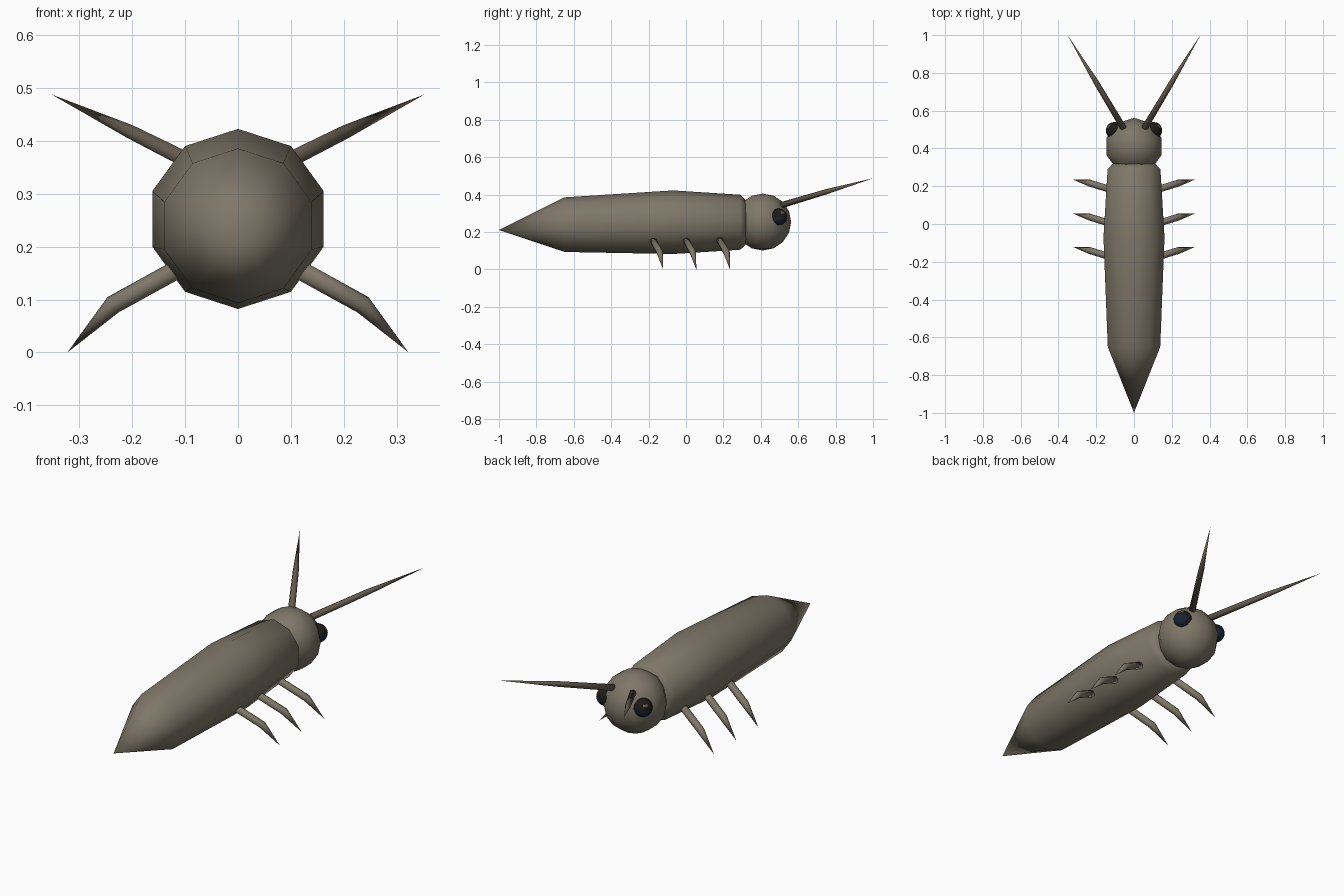
import bpy, bmesh, math
from mathutils import Vector, Matrix

if "Cube" in bpy.data.objects:
    bpy.data.objects.remove(bpy.data.objects["Cube"])


def material(name, colour):
    m = bpy.data.materials.new(name)
    m.use_nodes = True
    m.diffuse_color = (*colour, 1)
    m.node_tree.nodes["Principled BSDF"].inputs["Base Color"].default_value = (*colour, 1)
    return m


shell = material("grey brown", (0.21, 0.185, 0.14))
feeler = material("dark brown", (0.125, 0.105, 0.078))
black = material("eye black", (0.012, 0.011, 0.010))
navy = material("eye navy", (0.010, 0.018, 0.040))
glint = material("eye glint", (0.16, 0.12, 0.085))


def finish(bm, name, mats):
    bmesh.ops.recalc_face_normals(bm, faces=bm.faces)
    for f in bm.faces:
        f.smooth = True
    mesh = bpy.data.meshes.new(name)
    bm.to_mesh(mesh)
    bm.free()
    for m in mats:
        mesh.materials.append(m)
    obj = bpy.data.objects.new(name, mesh)
    bpy.context.collection.objects.link(obj)
    return obj


def loft(name, points, radii, sides, mat, axis=None):
    """Skin rings along a path; the last point is a sharp tip."""
    bm = bmesh.new()
    pts = [Vector(p) for p in points]
    rings = []
    for i, (p, r) in enumerate(zip(pts[:-1], radii)):
        into = (p - pts[max(i - 1, 0)]).normalized()
        out = (pts[i + 1] - p).normalized()
        d = Vector(axis) if axis else (into + out).normalized()
        u = d.cross(Vector((0, 0, 1))).normalized()
        v = u.cross(d)
        turns = [2 * math.pi * k / sides for k in range(sides)]
        rings.append([bm.verts.new(p + r * (v * math.cos(a) + u * math.sin(a))) for a in turns])
    tip = bm.verts.new(pts[-1])
    for k in range(sides):
        n = (k + 1) % sides
        for a, b in zip(rings, rings[1:]):
            bm.faces.new((a[k], a[n], b[n], b[k]))
        bm.faces.new((rings[-1][k], rings[-1][n], tip))
    bm.faces.new(rings[0])
    return finish(bm, name, [mat])


def ball(name, centre, radius, segments, rings, mats, rule=None):
    bm = bmesh.new()
    bmesh.ops.create_uvsphere(bm, u_segments=segments, v_segments=rings, radius=radius)
    if rule:
        for f in bm.faces:
            f.material_index = rule(f.calc_center_median().normalized())
    bmesh.ops.translate(bm, verts=bm.verts, vec=centre)
    return finish(bm, name, mats)


# Ten-sided body tapering to the pointed tail
loft("body",
     [(0, 0.32, 0.252), (0, 0.29, 0.252), (0, -0.07, 0.252), (0, -0.65, 0.239), (0, -1, 0.21)],
     [0.118, 0.147, 0.17, 0.146], 10, shell, axis=(0, -1, 0))

# Head
ball("head", (0, 0.41, 0.253), 0.152, 10, 8, [shell])

for side, s in (("left", 1), ("right", -1)):
    # Eye: black above, navy below, small glint facing out and up
    shine = Vector((0.68 * s, 0.5, 0.53)).normalized()

    def eye_rule(n):
        if n.dot(shine) > 0.97:
            return 2
        return 0 if n.z > 0.1 else 1

    ball(side + "_eye", (0.104 * s, 0.495, 0.28), 0.045, 20, 14, [black, navy, glint], eye_rule)

    # Antenna
    loft(side + "_antenna",
         [(0.045 * s, 0.49, 0.337), (0.2 * s, 0.75, 0.415), (0.352 * s, 1, 0.487)],
         [0.017, 0.014], 8, feeler)

    # Three bent legs
    for label, y in (("front", 0.235), ("middle", 0.055), ("rear", -0.122)):
        loft(f"{side}_{label}_leg",
             [(0.1 * s, y - 0.06, 0.165), (0.236 * s, y - 0.018, 0.09), (0.322 * s, y, 0)],
             [0.018, 0.018], 8, shell)
